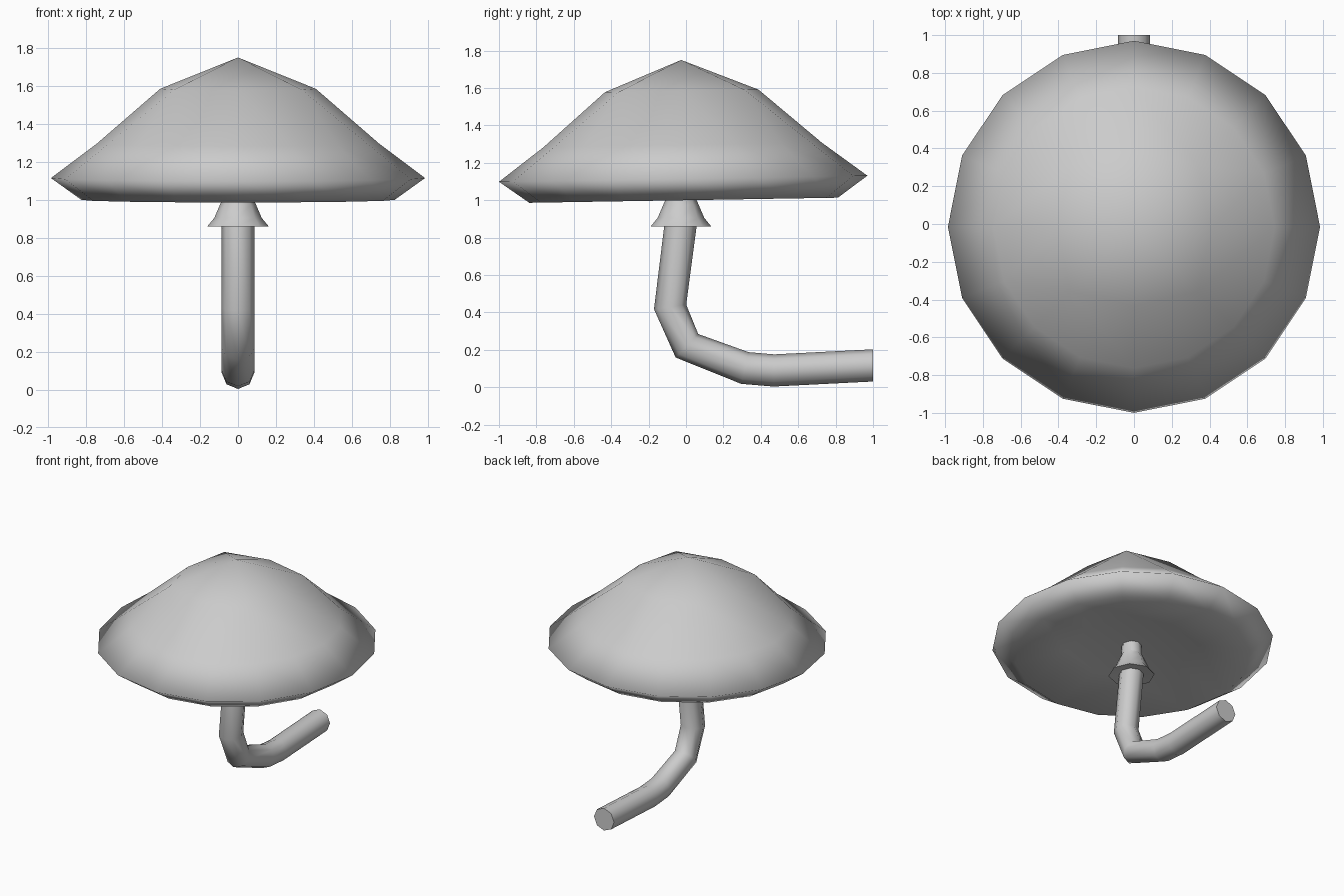
import bpy, bmesh, math
from mathutils import Vector, Matrix

if "Cube" in bpy.data.objects:
    bpy.data.objects.remove(bpy.data.objects["Cube"])


def finish(name, bm, angle):
    bmesh.ops.recalc_face_normals(bm, faces=bm.faces)
    mesh = bpy.data.meshes.new(name)
    bm.to_mesh(mesh)
    bm.free()
    obj = bpy.data.objects.new(name, mesh)
    bpy.context.collection.objects.link(obj)
    bpy.ops.object.select_all(action='DESELECT')
    obj.select_set(True)
    bpy.context.view_layer.objects.active = obj
    bpy.ops.object.shade_smooth_by_angle(angle=math.radians(angle))
    return obj


def bridge(bm, a, b):
    n = len(a)
    for i in range(n):
        j = (i + 1) % n
        bm.faces.new((a[i], a[j], b[j], b[i]))


def circle(bm, n, r, z, r_diag=None):
    verts = []
    for i in range(n):
        t = 2 * math.pi * i / n
        rad = r_diag if r_diag and i % 2 else r
        verts.append(bm.verts.new((rad * math.cos(t), rad * math.sin(t), z)))
    return verts


def grid_cap(bm, ring16, r, r_diag, z, z_mid):
    """Close a 16-sided ring with a 4 x 4 quad grid."""
    inner = circle(bm, 8, r, z, r_diag)
    mid = bm.verts.new((0, 0, z_mid))
    for q in range(4):
        o = [ring16[(4 * q + k) % 16] for k in range(5)]
        a, c, b = (inner[(2 * q + k) % 8] for k in range(3))
        bm.faces.new((a, o[0], o[1], c))
        bm.faces.new((c, o[1], o[2], o[3]))
        bm.faces.new((c, o[3], o[4], b))
        bm.faces.new((mid, a, c, b))


# Mushroom cap: quad-sphere style dome, hollow underside, slight tilt
bm = bmesh.new()
shoulder = circle(bm, 16, 0.745, 0.18)
rim = circle(bm, 16, 0.985, 0.0)
lip = circle(bm, 16, 0.825, -0.115)
bridge(bm, shoulder, rim)
bridge(bm, rim, lip)
grid_cap(bm, shoulder, 0.41, 0.475, 0.47, 0.635)
grid_cap(bm, lip, 0.41, 0.475, -0.04, -0.015)
cap = finish("cap", bm, 180)
cap.location = (0, -0.015, 1.115)
cap.rotation_euler = (math.radians(0.95), 0, 0)

# Bent stem: octagon swept along a path in the y-z plane
path = [Vector((0, y, z)) for y, z in
        [(-0.02, 1.10), (-0.03, 0.86), (-0.085, 0.43), (0.005, 0.222),
         (0.315, 0.103), (0.47, 0.09), (1.0, 0.117)]]
radii = [0.065, 0.086, 0.087, 0.087, 0.087, 0.086, 0.086]
bm = bmesh.new()
rings = []
for i, p in enumerate(path):
    d_in = (p - path[max(i - 1, 0)]).normalized()
    d_out = (path[min(i + 1, len(path) - 1)] - p).normalized()
    t = (d_in + d_out).normalized()
    if i == len(path) - 1:
        t = Vector((0, 1, 0))
    side = Vector((1, 0, 0))
    up = side.cross(t)
    rings.append([bm.verts.new(p + radii[i] * (side * math.cos(k * math.pi / 4)
                                               + up * math.sin(k * math.pi / 4)))
                  for k in range(8)])
for a, b in zip(rings, rings[1:]):
    bridge(bm, a, b)
bm.faces.new(rings[0])
bm.faces.new(rings[-1])
finish("stem", bm, 60)

# Flared collar under the cap
bm = bmesh.new()
profile = [(0.08, 0.87), (0.162, 0.86), (0.125, 0.905), (0.095, 0.975), (0.075, 1.02), (0.07, 1.10)]
rings = [circle(bm, 8, r, z) for r, z in profile]
for a, b in zip(rings, rings[1:]):
    bridge(bm, a, b)
bm.faces.new(rings[-1])
collar = finish("collar", bm, 60)
collar.location.y = -0.027
